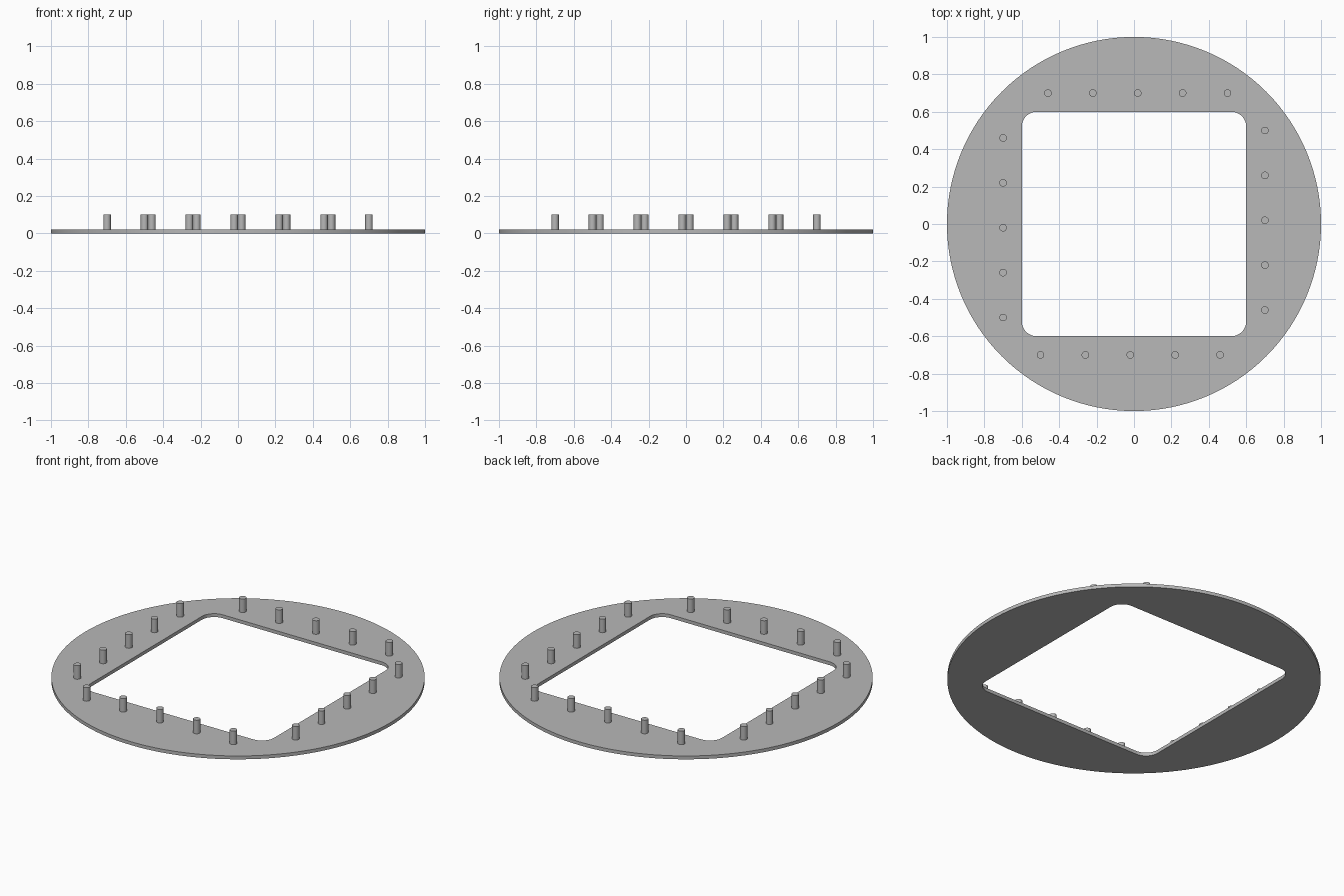
import bpy
import bmesh
from math import cos, sin, pi

cube = bpy.data.objects.get("Cube")
if cube:
    bpy.data.objects.remove(cube, do_unlink=True)

THICKNESS = 0.02
PEG_TOP = 0.1
PEG_RADIUS = 0.02
OPENING = 0.6
CORNER = 0.08

grey = bpy.data.materials.new("plain grey")
grey.use_nodes = True
colour = (0.48, 0.48, 0.48, 1)
grey.diffuse_color = colour
grey.node_tree.nodes["Principled BSDF"].inputs["Base Color"].default_value = colour


def arc(cx, cy, radius, start, sweep, steps):
    return [(cx + radius * cos(start + sweep * i / steps),
             cy + radius * sin(start + sweep * i / steps)) for i in range(steps + 1)]


def add_loop(bm, points):
    verts = [bm.verts.new((x, y, 0)) for x, y in points]
    return [bm.edges.new((a, b)) for a, b in zip(verts, verts[1:] + verts[:1])]


def finish(bm, name):
    bmesh.ops.recalc_face_normals(bm, faces=bm.faces[:])
    mesh = bpy.data.meshes.new(name)
    bm.to_mesh(mesh)
    bm.free()
    mesh.materials.append(grey)
    obj = bpy.data.objects.new(name, mesh)
    bpy.context.collection.objects.link(obj)
    bpy.ops.object.select_all(action='DESELECT')
    obj.select_set(True)
    bpy.context.view_layer.objects.active = obj
    bpy.ops.object.shade_smooth_by_angle(angle=pi / 6)
    return obj


# Round plate with a rounded square opening
bm = bmesh.new()
edges = add_loop(bm, arc(0, 0, 1, 0, 2 * pi, 128)[:-1])
c = OPENING - CORNER
opening = []
for i, (sx, sy) in enumerate([(1, 1), (-1, 1), (-1, -1), (1, -1)]):
    opening += arc(sx * c, sy * c, CORNER, i * pi / 2, pi / 2, 10)
edges += add_loop(bm, opening)
bmesh.ops.triangle_fill(bm, edges=edges, use_beauty=True)
ext = bmesh.ops.extrude_face_region(bm, geom=bm.faces[:], use_keep_orig=True)
top = [v for v in ext["geom"] if isinstance(v, bmesh.types.BMVert)]
bmesh.ops.translate(bm, verts=top, vec=(0, 0, THICKNESS))
finish(bm, "ring_plate")

# Pegs: five per side, slightly offset, mirrored over the diagonal and turned half round
peg_mesh = None
for i in range(5):
    t = -0.46 + 0.24 * i
    for side, (x, y) in {"back": (t, 0.7), "left": (0.7, t),
                         "front": (-t, -0.7), "right": (-0.7, -t)}.items():
        name = f"{side}_peg_{i + 1}"
        if peg_mesh is None:
            bm = bmesh.new()
            bmesh.ops.create_cone(bm, cap_ends=True, segments=24, radius1=PEG_RADIUS,
                                  radius2=PEG_RADIUS, depth=PEG_TOP - THICKNESS)
            peg = finish(bm, name)
            peg_mesh = peg.data
        else:
            peg = bpy.data.objects.new(name, peg_mesh)
            bpy.context.collection.objects.link(peg)
        peg.location = (x, y, (PEG_TOP + THICKNESS) / 2)
